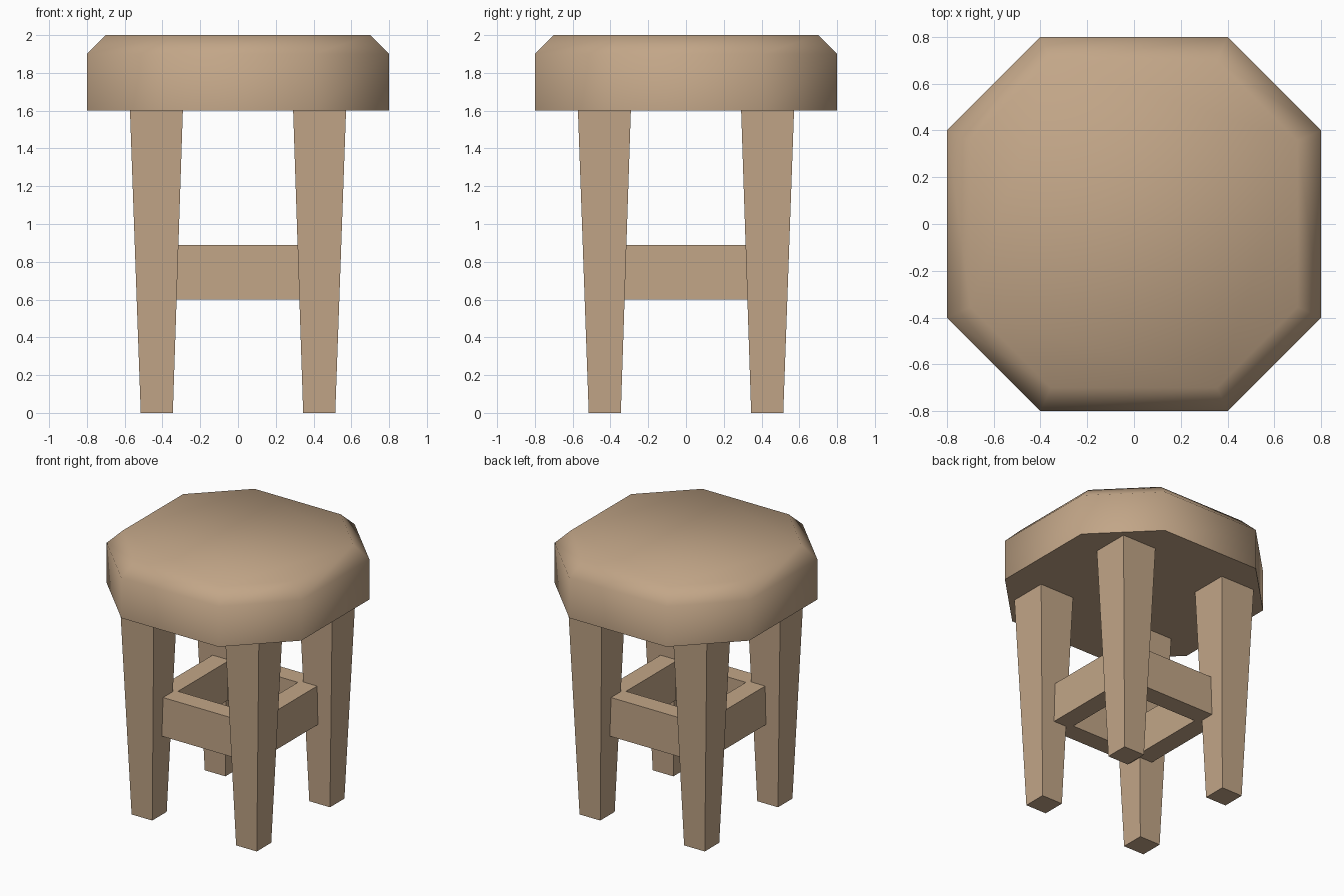
import bpy, bmesh, math

cube = bpy.data.objects.get("Cube")
if cube:
    bpy.data.objects.remove(cube, do_unlink=True)

# Plain wood
wood = bpy.data.materials.new("light_wood")
wood.use_nodes = True
color = (0.54, 0.38, 0.245, 1)
wood.diffuse_color = color
wood.node_tree.nodes["Principled BSDF"].inputs["Base Color"].default_value = color


def loft(name, rings, closed=False):
    """Skin equal-length rings; cap the ends, or join last to first if closed."""
    bm = bmesh.new()
    loops = [[bm.verts.new(p) for p in ring] for ring in rings]
    pairs = list(zip(loops, loops[1:]))
    if closed:
        pairs.append((loops[-1], loops[0]))
    else:
        bm.faces.new(loops[0])
        bm.faces.new(loops[-1])
    for a, b in pairs:
        for i in range(len(a)):
            j = (i + 1) % len(a)
            bm.faces.new((a[i], a[j], b[j], b[i]))
    bmesh.ops.recalc_face_normals(bm, faces=bm.faces)
    mesh = bpy.data.meshes.new(name)
    bm.to_mesh(mesh)
    bm.free()
    mesh.materials.append(wood)
    obj = bpy.data.objects.new(name, mesh)
    bpy.context.collection.objects.link(obj)
    return obj


def square(cx, cy, half, z):
    return [(cx + sx * half, cy + sy * half, z)
            for sx, sy in ((-1, -1), (1, -1), (1, 1), (-1, 1))]


def octagon(wide, narrow, z):
    a, b = wide, narrow
    return [(x, y, z) for x, y in ((-b, -a), (b, -a), (a, -b), (a, b),
                                   (b, a), (-b, a), (-a, b), (-a, -b))]


# Chamfered eight-sided seat, soft on top with a crisp underside
seat = loft("seat", [octagon(0.8, 0.4, 1.6), octagon(0.8, 0.4, 1.9),
                     octagon(0.7, 0.355, 2.0)])
bpy.ops.object.select_all(action='DESELECT')
seat.select_set(True)
bpy.context.view_layer.objects.active = seat
bpy.ops.object.shade_smooth_by_angle(angle=math.radians(60))

# Four legs tapering to the floor
for side, sx in (("right", -1), ("left", 1)):
    for end, sy in (("front", -1), ("back", 1)):
        loft(f"{end}_{side}_leg", [square(sx * 0.43, sy * 0.43, 0.085, 0),
                                   square(sx * 0.432, sy * 0.432, 0.14, 1.6)])

# Square stretcher frame between the legs
low, high, outer, inner = 0.6, 0.89, 0.43, 0.29
loft("stretcher_frame", [square(0, 0, outer, low), square(0, 0, outer, high),
                         square(0, 0, inner, high), square(0, 0, inner, low)],
     closed=True)
